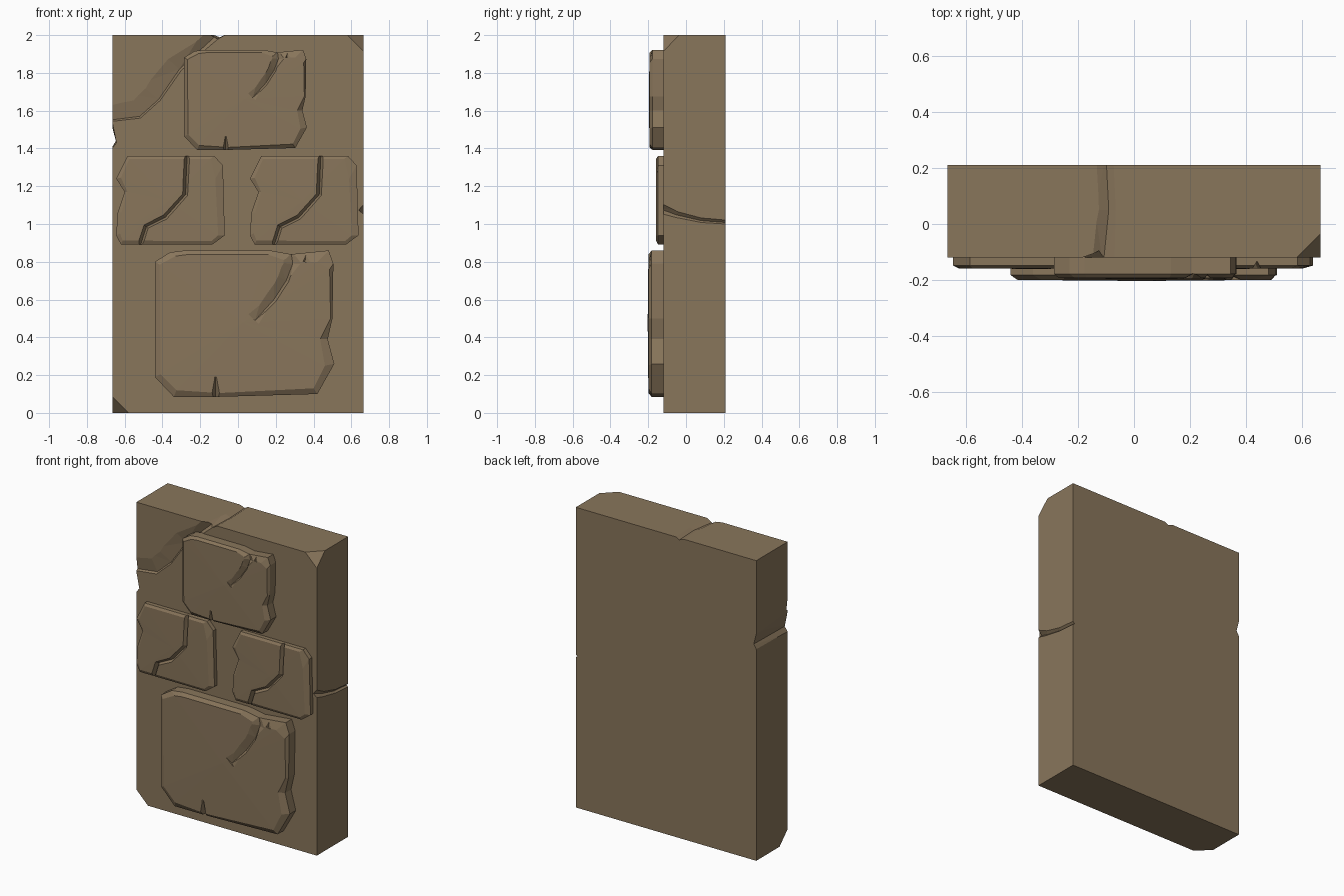
import bpy, bmesh
from mathutils import Vector, Matrix

if "Cube" in bpy.data.objects:
    bpy.data.objects.remove(bpy.data.objects["Cube"])

stone = bpy.data.materials.new("brown_stone")
stone.diffuse_color = (0.25, 0.18, 0.105, 1)
stone.use_nodes = True
stone.node_tree.nodes["Principled BSDF"].inputs["Base Color"].default_value = stone.diffuse_color


def make(name, bm):
    bmesh.ops.recalc_face_normals(bm, faces=bm.faces)
    me = bpy.data.meshes.new(name)
    bm.to_mesh(me)
    bm.free()
    me.materials.append(stone)
    ob = bpy.data.objects.new(name, me)
    bpy.context.collection.objects.link(ob)
    return ob


def bridge(bm, a, b):
    n = len(a)
    for i in range(n):
        bm.faces.new((a[i], a[(i + 1) % n], b[(i + 1) % n], b[i]))


def carve(ob, out, path):
    """Cut a V groove; path rows: x, y, z, left width, right width, depth."""
    out = Vector(out)
    pts = [Vector(p[:3]) for p in path]
    bm = bmesh.new()
    rings = []
    for i, p in enumerate(path):
        t = pts[min(i + 1, len(pts) - 1)] - pts[max(i - 1, 0)]
        side = t.cross(out).normalized()
        l, r, d = p[3:]
        sec = (pts[i] - side * l * 1.4 + out * d * .4,
               pts[i] - out * d,
               pts[i] + side * r * 1.4 + out * d * .4)
        rings.append([bm.verts.new(v) for v in sec])
    for a, b in zip(rings, rings[1:]):
        bridge(bm, a, b)
    bm.faces.new(rings[0])
    bm.faces.new(rings[-1])
    bmesh.ops.triangulate(bm, faces=bm.faces[:])
    cut = make("groove_cutter", bm)
    cut.hide_render = True
    m = ob.modifiers.new("groove", 'BOOLEAN')
    m.operation, m.solver, m.object = 'DIFFERENCE', 'EXACT', cut
    bpy.context.view_layer.objects.active = ob
    bpy.ops.object.modifier_apply(modifier=m.name)
    bpy.data.objects.remove(cut)


def plate(name, outer, inner, mid, front, bulge):
    """Raised stone: rough outline, chamfered to a slightly domed face."""
    bm = bmesh.new()
    rings = [[bm.verts.new((x, y, z)) for x, z in pts]
             for pts, y in ((outer, -.11), (outer, mid), (inner, front))]
    bridge(bm, rings[0], rings[1])
    bridge(bm, rings[1], rings[2])
    bm.faces.new(rings[0])
    face = bm.faces.new(rings[2])
    c = bmesh.ops.poke(bm, faces=[face])["verts"][0]
    c.co.y = front - bulge
    return make(name, bm)


def duplicate(ob, name, matrix):
    new = bpy.data.objects.new(name, ob.data.copy())
    new.data.name = name
    new.data.transform(matrix)
    bpy.context.collection.objects.link(new)
    return new


# Back slab with two chipped front corners
bm = bmesh.new()
bmesh.ops.create_cube(bm, size=1)
for v in bm.verts:
    v.co = (v.co.x * 1.33, v.co.y * .33 + .045, v.co.z * 2 + 1)
chips = [v for v in bm.verts if v.co.y < 0 and (v.co.x > 0) == (v.co.z > 1)]
bmesh.ops.bevel(bm, geom=chips, offset=.085, affect='VERTICES', segments=1)
slab = make("back_slab", bm)

# Slab cracks: diagonal front, left edge, right side, top
carve(slab, (0, -1, 0), [(-.72, -.12, 1.545, .07, .008, .012), (-.52, -.12, 1.57, .09, .01, .014),
                         (-.42, -.12, 1.66, .09, .01, .017), (-.31, -.12, 1.82, .08, .012, .02),
                         (-.13, -.12, 1.985, .05, .02, .025), (-.07, -.12, 2.04, .05, .02, .025)])
carve(slab, (-1, 0, 0), [(-.665, -.16, 1.43, .03, .11, .022), (-.665, .25, 1.44, .03, .07, .018)])
carve(slab, (1, 0, 0), [(.665, -.15, 1.085, .03, .025, .03), (.665, -.05, 1.048, .018, .014, .016),
                        (.665, .08, 1.018, .014, .01, .013), (.665, .25, 1.005, .012, .008, .012)])
carve(slab, (0, 0, 1), [(-.11, -.15, 2, .04, .04, .022), (-.09, .05, 2, .035, .025, .014),
                        (-.10, .25, 2, .035, .025, .013)])

# Large lower plate
outer = [(-.44, .80), (-.36, .85), (-.28, .86), (.17, .86), (.28, .84), (.48, .86), (.505, .79),
         (.50, .50), (.475, .39), (.51, .26), (.42, .10), (-.11, .085), (-.34, .085), (-.44, .19)]
inner = [(-.415, .785), (-.33, .83), (-.27, .838), (.16, .838), (.27, .80), (.42, .80), (.485, .76),
         (.49, .50), (.435, .39), (.46, .25), (.40, .13), (-.10, .105), (-.325, .12), (-.41, .205)]
large = plate("large_lower_plate", outer, inner, -.182, -.199, .004)
carve(large, (0, -1, 0), [(.09, -.203, .49, .05, .03, .010), (.19, -.202, .60, .05, .015, .02),
                          (.255, -.201, .70, .05, .015, .026), (.29, -.2, .79, .05, .04, .02),
                          (.27, -.2, .92, .06, .06, .018)])
carve(large, (0, -1, 0), [(-.12, -.2, .04, .03, .035, .06), (-.12, -.2, .19, .005, .005, .004)])
carve(large, (0, -1, 0), [(.355, -.2, .80, .012, .03, .012), (.37, -.2, .92, .02, .04, .02)])

# Upper plate is a smaller copy
duplicate(large, "upper_plate", Matrix.Translation((.016, -.012, 1.334)) @
          Matrix.Diagonal((.684, .91, .684, 1)))

# Pair of small middle plates with a crack running down each
outer = [(-.585, 1.36), (-.125, 1.36), (-.08, 1.31), (-.07, .94), (-.135, .892), (-.62, .892),
         (-.645, .94), (-.637, 1.06), (-.60, 1.17), (-.645, 1.24)]
inner = [(-.575, 1.345), (-.145, 1.345), (-.12, 1.24), (-.105, .94), (-.14, .91), (-.61, .912),
         (-.625, .95), (-.617, 1.06), (-.585, 1.17), (-.62, 1.245)]
small = plate("left_middle_plate", outer, inner, -.148, -.158, .002)
carve(small, (0, -1, 0), [(-.525, -.158, .86, .016, .012, .026), (-.485, -.159, .985, .016, .012, .024),
                          (-.385, -.16, 1.035, .016, .012, .024), (-.278, -.16, 1.155, .016, .012, .024),
                          (-.268, -.158, 1.40, .014, .014, .026)])
duplicate(small, "right_middle_plate", Matrix.Translation((.708, 0, 0)))
